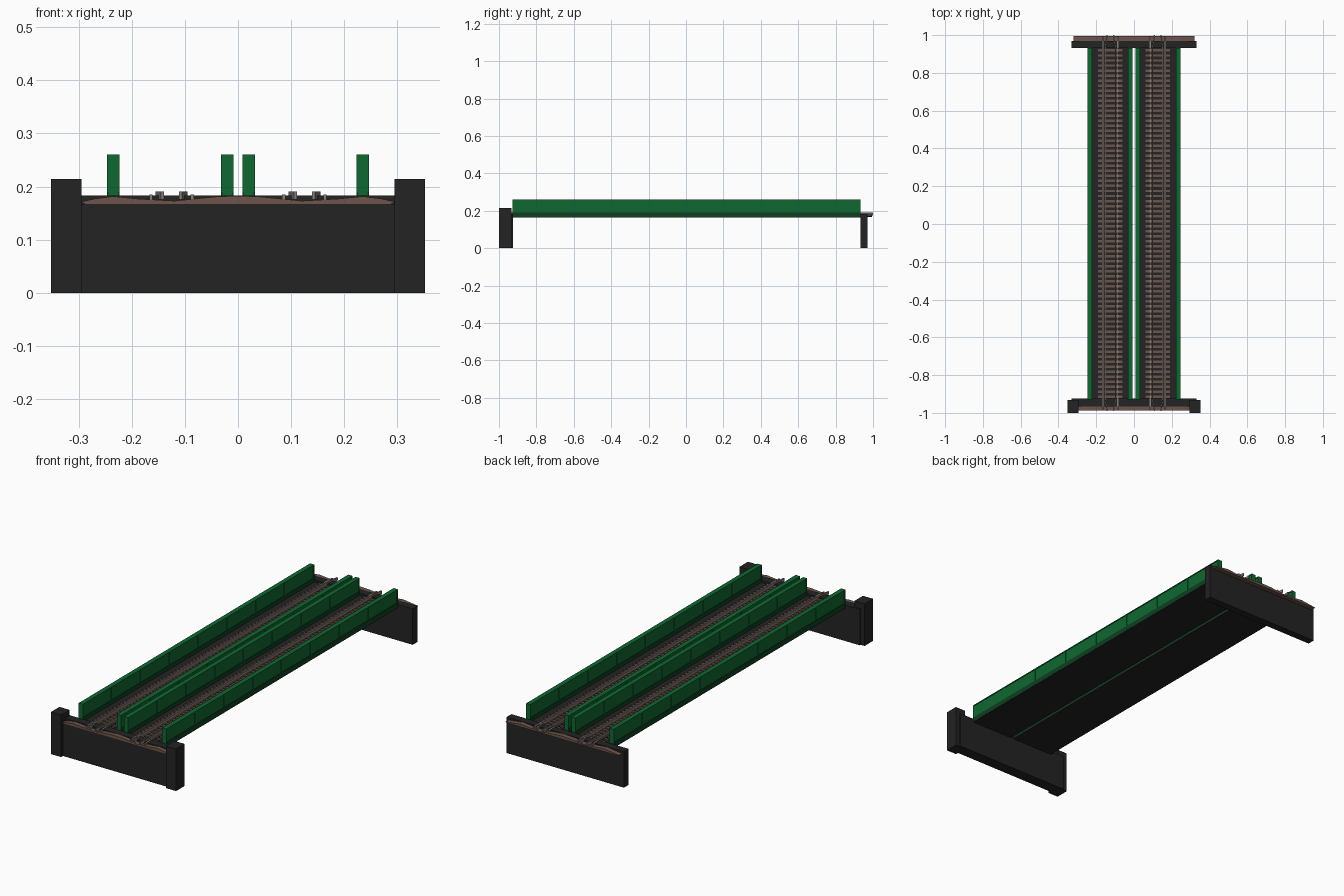
import bpy, bmesh

if "Cube" in bpy.data.objects:
    bpy.data.objects.remove(bpy.data.objects["Cube"])


def material(name, rgb):
    m = bpy.data.materials.new(name)
    m.diffuse_color = (*rgb, 1)
    m.use_nodes = True
    m.node_tree.nodes["Principled BSDF"].inputs["Base Color"].default_value = m.diffuse_color
    return m


BLACK = material("dark stone", (0.017, 0.017, 0.017))
GREEN = material("girder green", (0.005, 0.135, 0.032))
DARKGREEN = material("shaded green", (0.004, 0.05, 0.015))
BROWN = material("ballast brown", (0.155, 0.09, 0.07))
STEEL = material("rail steel", (0.24, 0.21, 0.19))


def finish(name, bm, mat):
    bmesh.ops.recalc_face_normals(bm, faces=bm.faces)
    me = bpy.data.meshes.new(name)
    bm.to_mesh(me)
    bm.free()
    me.materials.append(mat)
    ob = bpy.data.objects.new(name, me)
    bpy.context.collection.objects.link(ob)
    return ob


def add_box(bm, x0, x1, y0, y1, z0, z1):
    v = bmesh.ops.create_cube(bm, size=1)["verts"]
    for p in v:
        p.co.x = x0 if p.co.x < 0 else x1
        p.co.y = y0 if p.co.y < 0 else y1
        p.co.z = z0 if p.co.z < 0 else z1


def boxes(name, items, mat):
    bm = bmesh.new()
    for b in items:
        add_box(bm, *b)
    return finish(name, bm, mat)


def prism(name, profile, y0, y1, mat):
    """Extrude an x-z outline along y."""
    bm = bmesh.new()
    f = bm.faces.new([bm.verts.new((x, y0, z)) for x, z in profile])
    r = bmesh.ops.extrude_face_region(bm, geom=[f])
    new = [g for g in r["geom"] if isinstance(g, bmesh.types.BMVert)]
    bmesh.ops.translate(bm, verts=new, vec=(0, y1 - y0, 0))
    return finish(name, bm, mat)


def bar(name, path, w, z0, z1, mat):
    """Rail of width w following an x-y path."""
    bm = bmesh.new()
    rings = [[bm.verts.new((x + dx, y, z)) for dx, z in
              ((-w / 2, z0), (w / 2, z0), (w / 2, z1), (-w / 2, z1))] for x, y in path]
    for a, b in zip(rings, rings[1:]):
        for i in range(4):
            bm.faces.new((a[i], a[i - 1], b[i - 1], b[i]))
    bm.faces.new(rings[0])
    bm.faces.new(rings[-1])
    return finish(name, bm, mat)


L0, L1 = -0.928, 0.932          # span ends

# abutment walls and front pillars
boxes("front_wall", [(-0.33, 0.33, -0.965, -0.925, 0, 0.183),
                     (-0.30, 0.30, -0.985, -0.965, 0, 0.167)], BLACK)
boxes("back_wall", [(-0.33, 0.33, 0.932, 0.97, 0, 0.183)], BLACK)
boxes("front_pillars", [(s * 0.3235 - 0.0285, s * 0.3235 + 0.0285, -1, -0.932, 0, 0.214)
                        for s in (-1, 1)], BLACK)

# humped ballast strips outside both walls
half = [(0, 0.1825), (0.04, 0.181), (0.12, 0.173), (0.19, 0.177),
        (0.235, 0.1815), (0.27, 0.177)]


def hump(edge):
    right = half + [(edge, 0.171), (edge - 0.008, 0.167)]
    return right + [(-x, z) for x, z in reversed(right) if x > 0]


prism("front_ballast", hump(0.296), -0.987, -0.964, BROWN)
prism("back_ballast", hump(0.32), 0.969, 0.994, BROWN)

for s, side in ((-1, "left"), (1, "right")):
    # deck under each track
    a, b = sorted((s * 0.008, s * 0.246))
    boxes(side + "_deck", [(a, b, L0, L1, 0.165, 0.172)], BLACK)

    # plate girders: web, top flange, stiffeners, bottom flange
    for cx, part in ((0.0205, "inner"), (0.235, "outer")):
        c, h = s * cx, 0.0118
        items = [(c - 0.009, c + 0.009, L0, L1, 0.172, 0.256),
                 (c - h, c + h, L0, L1, 0.255, 0.26)]
        for i in range(9):
            y = L0 + 0.003 + (L1 - L0 - 0.006) * i / 8
            items.append((c - h, c + h, y - 0.003, y + 0.003, 0.19, 0.256))
        boxes(f"{side}_{part}_girder", items, GREEN)
        boxes(f"{side}_{part}_girder_base", [(c - h, c + h, L0, L1, 0.1675, 0.192)], DARKGREEN)

    # sleepers
    t = s * 0.125
    n = 70
    boxes(side + "_sleepers",
          [(t - 0.065, t + 0.065, y - 0.0065, y + 0.0065, 0.171, 0.178)
           for y in (L0 + 0.0133 + i * (L1 - L0) / n for i in range(n))], BROWN)

    # running rails, and guard rails that bend inward at the ends
    for k in (-1, 1):
        x = t + k * 0.039
        bar(f"{side}_running_rail", [(x, -0.985), (x, 0.992)], 0.006, 0.174, 0.185, STEEL)
        g, e = t + k * 0.027, t + k * 0.017
        bar(f"{side}_guard_rail", [(e, -0.99), (g, -0.93), (g, 0.935), (e, 1.0)],
            0.006, 0.176, 0.191, STEEL)
        # dark chairs beside the running rails
        boxes(f"{side}_rail_foot", [(x - 0.005, x + 0.005, L0, L1, 0.172, 0.1795)], BLACK)
